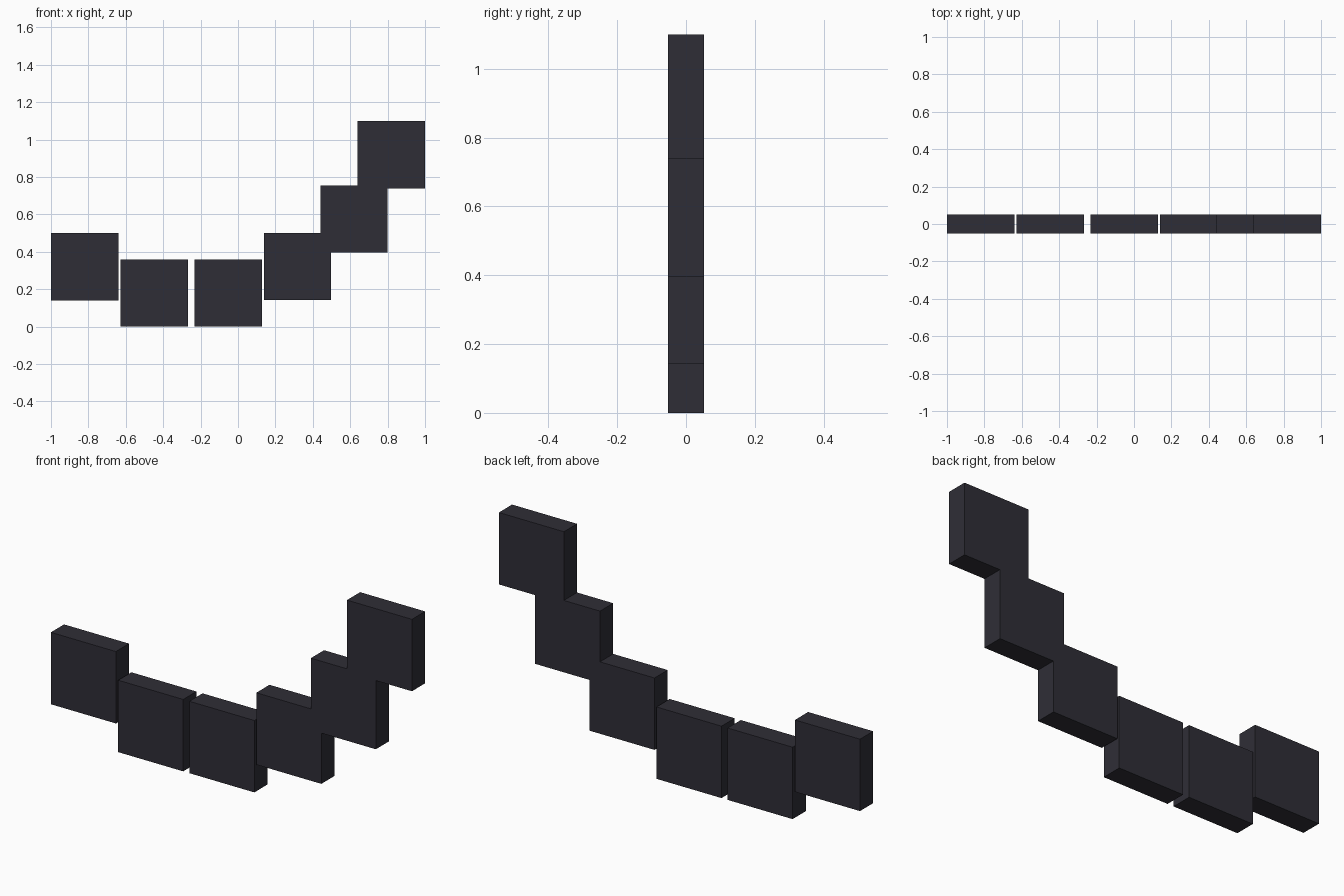
import bpy

if "Cube" in bpy.data.objects:
    bpy.data.objects.remove(bpy.data.objects["Cube"], do_unlink=True)

SIDE, DEPTH = 0.36, 0.104

# Dark slate colour shared by every tile
slate = bpy.data.materials.new("dark_slate")
slate.use_nodes = True
colour = (0.028, 0.027, 0.037, 1)
slate.diffuse_color = colour
slate.node_tree.nodes["Principled BSDF"].inputs["Base Color"].default_value = colour


def tile(name, left, bottom):
    """Square upright slab placed by its lower corner."""
    bpy.ops.mesh.primitive_cube_add(size=1, location=(left + SIDE / 2, 0, bottom + SIDE / 2))
    obj = bpy.context.object
    obj.name = name
    obj.scale = (SIDE, DEPTH, SIDE)
    bpy.ops.object.transform_apply(location=False, rotation=False, scale=True)
    obj.data.materials.append(slate)


# Row of tiles dipping, then climbing like steps
corners = [(-1.0, 0.14), (-0.627, 0), (-0.233, 0), (0.138, 0.142), (0.44, 0.396), (0.64, 0.74)]
for number, (left, bottom) in enumerate(corners, 1):
    tile(f"step_tile_{number}", left, bottom)
